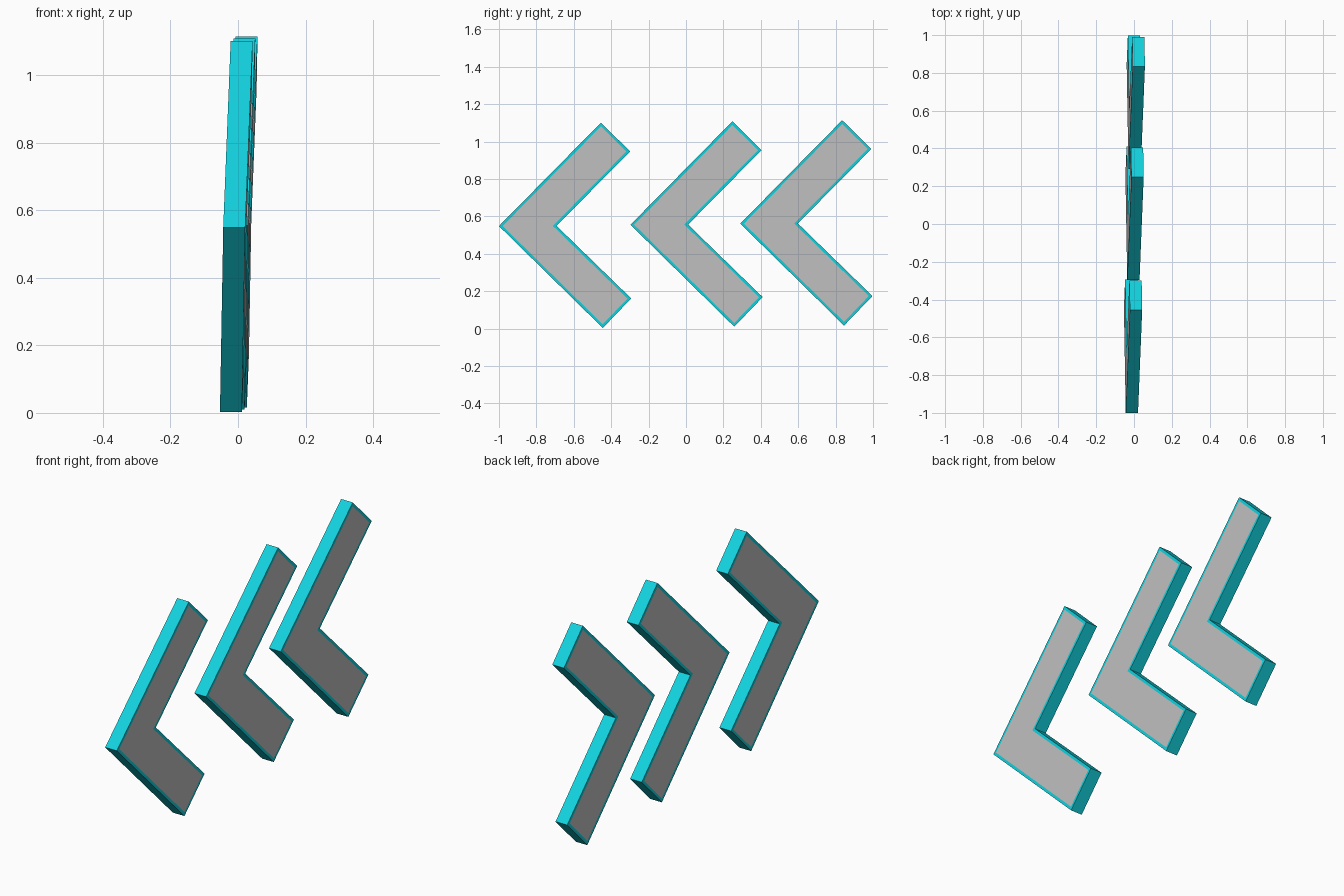
import bpy
import bmesh

if "Cube" in bpy.data.objects:
    bpy.data.objects.remove(bpy.data.objects["Cube"])


def material(name, color):
    m = bpy.data.materials.new(name)
    m.diffuse_color = (*color, 1.0)
    m.use_nodes = True
    m.node_tree.nodes["Principled BSDF"].inputs["Base Color"].default_value = m.diffuse_color
    return m


cyan = material("cyan_edge", (0.006, 0.65, 0.74))
grey = material("light_grey_panel", (0.54, 0.54, 0.54))

# Arrow outline (y, z), starting at the pointed tip
PROFILE = [(-1.0, 0.548), (-0.455, 1.101), (-0.299, 0.947),
           (-0.692, 0.549), (-0.293, 0.161), (-0.445, 0.003)]
HALF = 0.0325    # half the slab thickness
BORDER = 0.014   # cyan rim around each grey panel


def lean(y, z):
    """Sideways offset of the slightly tilted slab plane."""
    return 0.029 * (z - 0.556) + 0.011 * y


def chevron(name, dy, dz):
    bm = bmesh.new()
    rings = [[bm.verts.new((lean(y + dy, z + dz) + side * HALF, y + dy, z + dz))
              for y, z in PROFILE] for side in (-1, 1)]
    caps = [bm.faces.new(r) for r in rings]
    n = len(PROFILE)
    for i in range(n):
        j = (i + 1) % n
        bm.faces.new((rings[0][i], rings[0][j], rings[1][j], rings[1][i]))
    bmesh.ops.recalc_face_normals(bm, faces=bm.faces[:])
    # Grey panels inset into both broad sides
    for cap in caps:
        bmesh.ops.inset_region(bm, faces=[cap], thickness=BORDER,
                               use_even_offset=True, use_boundary=True)
        cap.material_index = 1
    mesh = bpy.data.meshes.new(name)
    bm.to_mesh(mesh)
    bm.free()
    mesh.materials.append(cyan)
    mesh.materials.append(grey)
    obj = bpy.data.objects.new(name, mesh)
    bpy.context.collection.objects.link(obj)


# Three arrows in a row, each a little higher than the one ahead
for name, dy, dz in (("front_chevron", 0.0, 0.0),
                     ("middle_chevron", 0.703, 0.007),
                     ("rear_chevron", 1.29, 0.013)):
    chevron(name, dy, dz)
